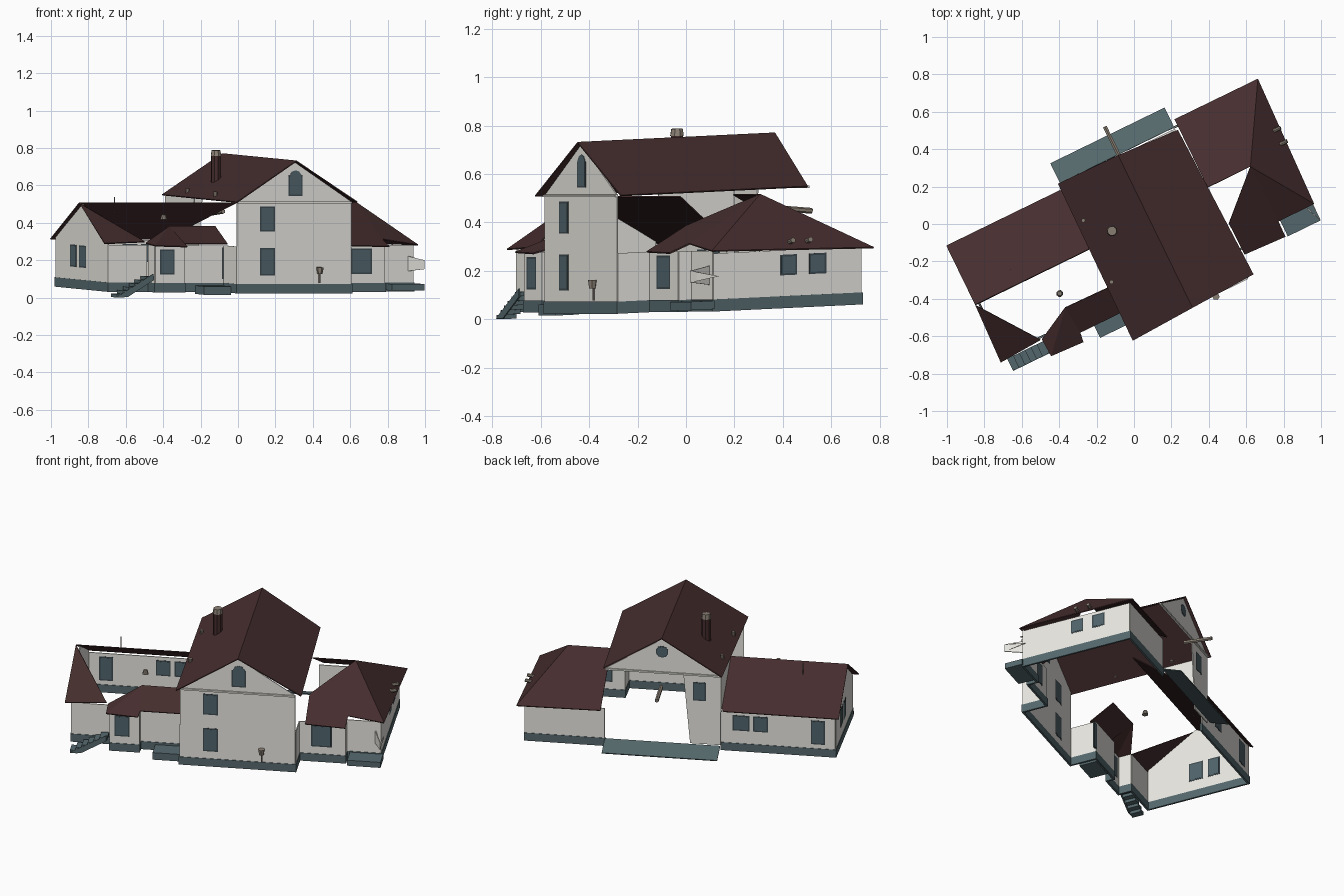
import bpy, bmesh, math
from mathutils import Matrix, Vector

if "Cube" in bpy.data.objects:
    bpy.data.objects.remove(bpy.data.objects["Cube"])

# The house is built square on (u = length, v = depth), then turned and slightly tilted
TILT = Matrix(((1, 0, 0, 0), (0, 1, 0, 0), (0, 0.043, 1, 0), (0, 0, 0, 1)))
PLACE = Matrix.Rotation(math.radians(26), 4, 'Z') @ TILT


def material(name, rgb):
    m = bpy.data.materials.new(name)
    m.diffuse_color = (*rgb, 1)
    m.use_nodes = True
    m.node_tree.nodes["Principled BSDF"].inputs["Base Color"].default_value = m.diffuse_color
    return m


ROOF = material("roof_brown", (0.060, 0.026, 0.027))
WALL = material("wall_white", (0.80, 0.79, 0.74))
BASE = material("base_teal", (0.092, 0.140, 0.152))
GLASS = material("window_teal", (0.080, 0.125, 0.145))
FRAME = material("frame_dark", (0.045, 0.065, 0.075))
TAN = material("stone_tan", (0.26, 0.22, 0.18))


def finish(name, bm, mat):
    bmesh.ops.recalc_face_normals(bm, faces=bm.faces)
    bm.transform(PLACE)
    me = bpy.data.meshes.new(name)
    bm.to_mesh(me)
    bm.free()
    me.materials.append(mat)
    ob = bpy.data.objects.new(name, me)
    bpy.context.collection.objects.link(ob)
    return ob


def sheet(name, mat, *polys, thick=0.006):
    """Flat panels given as point loops, with a little thickness."""
    bm = bmesh.new()
    for pts in polys:
        bm.faces.new([bm.verts.new(p) for p in pts])
    bmesh.ops.remove_doubles(bm, verts=bm.verts, dist=0.0005)
    ob = finish(name, bm, mat)
    mod = ob.modifiers.new("thickness", 'SOLIDIFY')
    mod.thickness = thick
    mod.offset = 0
    return ob


def box(name, mat, u, v, z):
    bm = bmesh.new()
    size = Matrix.Diagonal((u[1] - u[0], v[1] - v[0], z[1] - z[0], 1))
    mid = Vector((sum(u) / 2, sum(v) / 2, sum(z) / 2))
    bmesh.ops.create_cube(bm, size=1, matrix=Matrix.Translation(mid) @ size)
    return finish(name, bm, mat)


def rod(name, mat, a, b, r1, r2=None, sides=8):
    a, b = Vector(a), Vector(b)
    d = b - a
    bm = bmesh.new()
    m = Matrix.Translation((a + b) / 2) @ d.to_track_quat('Z', 'Y').to_matrix().to_4x4()
    bmesh.ops.create_cone(bm, cap_ends=True, segments=sides, radius1=r1,
                          radius2=r1 if r2 is None else r2, depth=d.length, matrix=m)
    return finish(name, bm, mat)


def wall(name, a, b, z0=0.09, z1=0.295):
    """Straight wall with its teal base strip."""
    sheet(name, WALL, [(*a, z0), (*b, z0), (*b, z1), (*a, z1)])
    base(name + "_base", a, b)


def base(name, a, b, z0=0.045, z1=0.095):
    box(name, BASE, (min(a[0], b[0]) - .006, max(a[0], b[0]) + .006),
        (min(a[1], b[1]) - .006, max(a[1], b[1]) + .006), (z0, z1))


def window(name, axis, at, span, z):
    """Window on a wall: axis 'u' runs along u (wall at v=at), axis 'v' along v."""
    for tag, mat, grow, t in (("frame", FRAME, .004, .004), ("glass", GLASS, -.004, .0048)):
        s = (span[0] - grow, span[1] + grow)
        d = (at - t, at + t)
        box(f"{name}_{tag}", mat, s if axis == 'u' else d, d if axis == 'u' else s,
            (z[0] - grow, z[1] + grow))


# ---- Main block: front wall with gable, broken back wall, short side walls
L, R, F, B = -.26, .42, -.52, .35
MID, EAVE, TOP = .085, .533, .753
sheet("main_front_wall", WALL, [(L, F, .09), (R, F, .09), (R, F, .535), (MID, F, .745), (L, F, .535)])
sheet("main_back_gable", WALL, [(L, B, .535), (R, B, .535), (MID, B, .745)])
sheet("main_back_wall", WALL, [(L, B, .09), (-.08, B, .09), (-.04, B, .535), (L, B, .535)])
sheet("main_left_upper_wall", WALL, [(L, .0, .505), (L, B, .30), (L, B, .535), (L, .0, .535)])
base("main_front_base", (L, F), (R, F))
wall("main_left_wall", (L, F), (L, -.36))
wall("main_right_wall", (R, F), (R, -.37))
for i, v in enumerate((F - .006, B + .006)):
    box(f"gable_cornice_{i}", WALL, (L, R), (v - .006, v + .006), (.527, .537))
sheet("main_roof", ROOF,
      [(-.278, -.558, EAVE), (MID, -.54, TOP), (MID, .368, TOP), (-.27, .372, EAVE)],
      [(.455, -.522, EAVE), (MID, -.54, TOP), (MID, .368, TOP), (.43, .35, EAVE)])
window("front_lower_window", 'u', F, (-.12, -.04), (.145, .285))
window("front_upper_window", 'u', F, (-.12, -.04), (.38, .505))
window("back_upper_window", 'u', B, (-.17, -.10), (.37, .48))
# Attic windows: a rounded head over a tall pane in front, a round one at the back
window("attic_window", 'u', F, (.05, .125), (.57, .67))
rod("attic_window_head", GLASS, (.0875, F - .005, .667), (.0875, F + .004, .667), .036, sides=10)
rod("back_round_window", GLASS, (MID, B - .004, .665), (MID, B + .005, .665), .032, sides=10)
rod("back_round_frame", FRAME, (MID, B - .004, .665), (MID, B + .004, .665), .038, sides=10)
# Sloping apron behind the main block
sheet("back_apron", BASE, [(L, .37, .09), (R, .37, .09), (R, .487, .045), (L, .487, .045)])
rod("back_beam", TAN, (.088, .36, .445), (.088, .535, .425), .012, sides=6)

# ---- Chimney and roof vents
cu, cv = -.122, .018
rod("chimney", ROOF, (cu, cv, .60), (cu, cv, .76), .027)
rod("chimney_cap", TAN, (cu, cv, .757), (cu, cv, .787), .03, .025)
for i, (u, v, z) in enumerate(((-.235, .136, .548), (-.244, -.226, .548))):
    rod(f"roof_vent_{i}", TAN, (u, v, z), (u, v, z + .03), .011)
rod("left_roof_pipe", TAN, (-.70, .07, .45), (-.70, .07, .535), .003, sides=5)
rod("hanging_lamp", TAN, (-.52, -.16, .425), (-.52, -.16, .45), .019, .012)

# ---- Left wing: gable end, back slope running into the main block, front slope broken away
W, WF, WB = -.93, -.325, .315
sheet("left_gable_wall", WALL, [(W, WB, .09), (W, WF, .09), (W, WF, .308),
                                (W, -.017, .50), (W, WB, .308)])
base("left_gable_base", (W, WB), (W, WF))
wall("left_back_wall", (W, WB), (L, WB))
wall("left_front_wall", (W, WF), (-.70, WF))
sheet("left_roof", ROOF,
      [(-.953, -.017, .507), (-.02, -.017, .507), (-.275, .335, .298), (-.953, .335, .298)],
      [(-.953, -.017, .507), (-.965, -.352, .303), (-.72, -.337, .312)])
for i, s in enumerate(((.062, .132), (-.058, .022))):
    window(f"left_end_window_{i}", 'v', W, s, (.165, .275))
for i, (s, z) in enumerate((((-.42, -.33), (.18, .27)), ((-.53, -.45), (.18, .27)),
                            ((-.865, -.79), (.125, .27)))):
    window(f"left_back_window_{i}", 'u', WB, s, z)

# ---- Entry porch between left wing and main block
wall("porch_side_wall", (-.69, WF), (-.69, -.405))
wall("porch_bay_wall", (-.69, -.405), (-.52, -.405))
wall("porch_return_wall", (-.52, -.405), (-.52, -.36))
wall("porch_front_wall", (-.52, -.36), (L, -.36))
sheet("porch_roof", ROOF,
      [(-.526, -.24, .39), (-.255, -.245, .39), (-.255, -.395, .303), (-.513, -.395, .303)],
      [(-.526, -.24, .39), (-.513, -.395, .303), (-.52, -.448, .29), (-.708, -.44, .295)],
      [(-.526, -.24, .39), (-.708, -.44, .295), (-.712, -.337, .305)])
window("porch_bay_window", 'u', -.405, (-.66, -.58), (.145, .27))
window("porch_side_window", 'u', -.36, (-.268, -.238), (.12, .28))
box("front_step_slab", BASE, (-.43, -.27), (-.468, -.36), (.035, .08))

# ---- Stairs rising to the porch, with a sloping side board
for i in range(6):
    u = -.925 + i * .035
    z = .018 + i * .019
    box(f"stair_tread_{i}", BASE, (u, u + .045), (-.42, -.35), (z, z + .018))
sheet("stair_side_board", BASE, [(-.925, -.42, .022), (-.86, -.42, .022), (-.71, -.42, .11), (-.71, -.42, .145)])

# ---- Right wing: hipped roof with a hole in the front slope
E, G, BAY = .89, .37, -.37
wall("right_back_wall", (R, G), (E, G), z1=.285)
wall("right_end_wall", (E, -.31), (E, G), z1=.285)
wall("right_front_wall", (.69, -.31), (E, -.31))
wall("right_bay_return", (.69, BAY), (.69, -.31))
wall("right_bay_wall", (R, BAY), (.69, BAY))
PEAK = (.693, .003, .515)
sheet("right_roof", ROOF,
      [PEAK, (.44, .003, .515), (.44, .407, .283), (.935, .407, .278)],
      [PEAK, (.935, .407, .278), (.912, -.325, .295)],
      [PEAK, (.912, -.325, .295), (.70, -.325, .325)],
      [PEAK, (.70, -.325, .325), (.698, -.415, .29), (.46, -.405, .295), (.457, -.22, .395)])
for i, s in enumerate(((0, .07), (.135, .205))):
    window(f"right_end_window_{i}", 'v', E, s, (.185, .262))
window("right_bay_window", 'u', BAY, (.495, .61), (.145, .275))
for i, v in enumerate((.12, .04)):
    rod(f"right_roof_knob_{i}", TAN, (.885, v, .315), (.93, v, .325), .011)

# Corner deck with pointed stubs of parapet
box("corner_deck", BASE, (.71, .906), (-.42, -.31), (.055, .09))
sheet("corner_parapet", WALL, [(.905, -.42, .17), (.905, -.42, .218), (.905, -.29, .19)],
      [(.905, -.42, .17), (.905, -.42, .218), (.86, -.31, .235), (.86, -.31, .155)])

# ---- Wall lamp on the main front
rod("wall_lamp_post", TAN, (.224, -.535, .10), (.224, -.535, .15), .005, sides=6)
rod("wall_lamp_head", TAN, (.224, -.54, .15), (.224, -.54, .185), .014, .02, sides=6)
